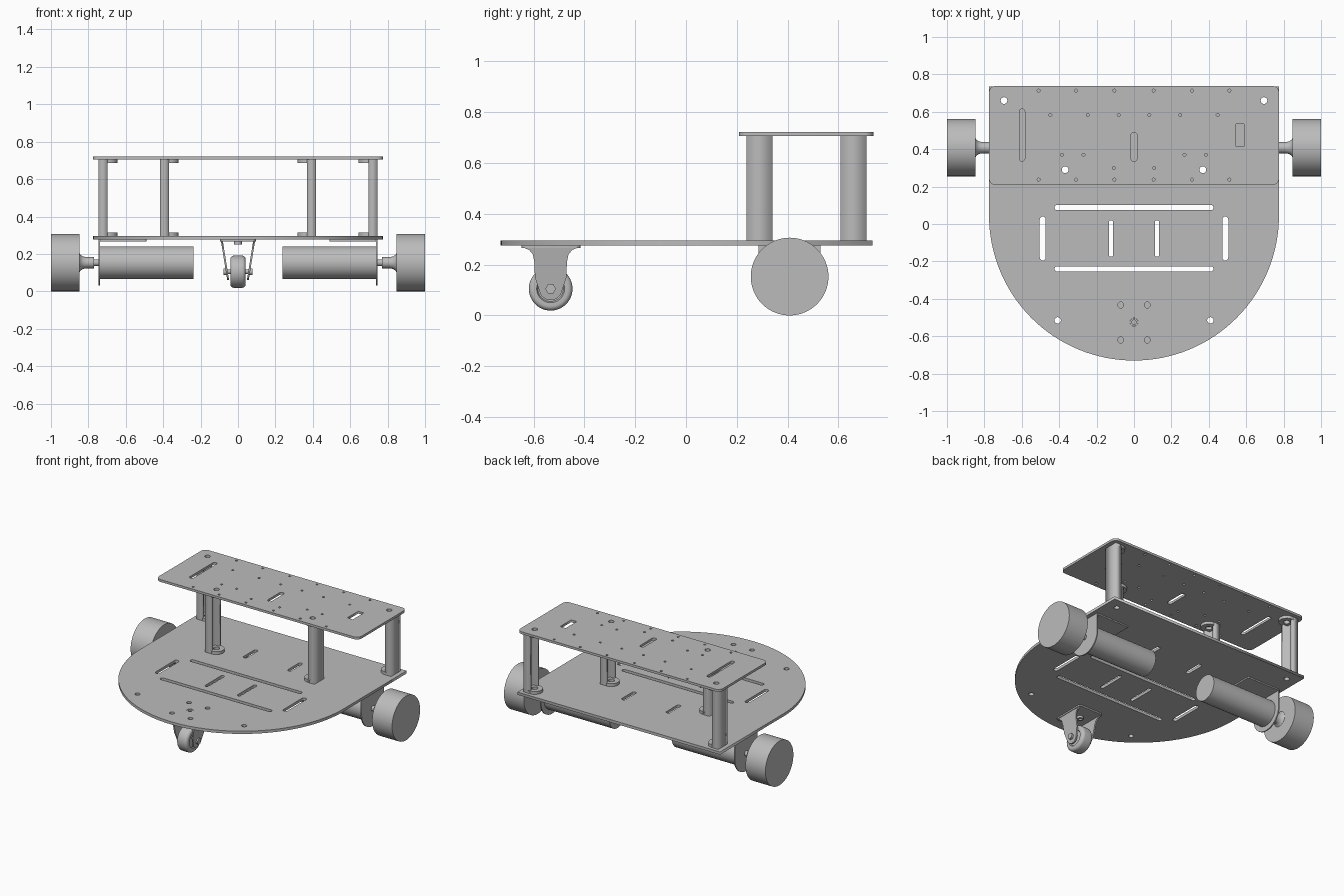
import bpy, bmesh, math
from mathutils import Matrix, Vector

cube = bpy.data.objects.get("Cube")
if cube:
    bpy.data.objects.remove(cube)

grey = bpy.data.materials.new("plain grey")
grey.use_nodes = True
grey.diffuse_color = (0.5, 0.5, 0.5, 1)
grey.node_tree.nodes["Principled BSDF"].inputs["Base Color"].default_value = (0.5, 0.5, 0.5, 1)

# Local profile plane (x, y) laid on the model's (y, z) plane, depth along x
SIDEWAYS = Matrix(((0, 0, 1, 0), (1, 0, 0, 0), (0, 1, 0, 0), (0, 0, 0, 1)))


def add_object(name, mesh):
    mesh.materials.clear()
    mesh.materials.append(grey)
    ob = bpy.data.objects.new(name, mesh)
    bpy.context.collection.objects.link(ob)
    return ob


def mirrored(ob, name):
    mesh = ob.data.copy()
    mesh.transform(Matrix.Scale(-1, 4, (1, 0, 0)))
    mesh.flip_normals()
    return add_object(name, mesh)


def arc(cx, cy, r, a, b, n=12):
    angles = [math.radians(a + (b - a) * i / n) for i in range(n + 1)]
    return [(cx + r * math.cos(t), cy + r * math.sin(t)) for t in angles]


def circle(cx, cy, r, n=16):
    return arc(cx, cy, r, 0, 360, n)[:-1]


def rounded(x0, x1, y0, y1, r, n=6):
    return (arc(x1 - r, y1 - r, r, 0, 90, n) + arc(x0 + r, y1 - r, r, 90, 180, n)
            + arc(x0 + r, y0 + r, r, 180, 270, n) + arc(x1 - r, y0 + r, r, 270, 360, n))


def slot(x0, x1, y0, y1):
    return rounded(x0, x1, y0, y1, min(x1 - x0, y1 - y0) * 0.49)


def slab(name, loops, z0, z1, matrix=Matrix()):
    """Fill an outline with holes and give it thickness."""
    cu = bpy.data.curves.new(name, "CURVE")
    cu.dimensions, cu.fill_mode, cu.extrude = "2D", "BOTH", (z1 - z0) / 2
    for loop in loops:
        sp = cu.splines.new("POLY")
        sp.points.add(len(loop) - 1)
        for p, co in zip(sp.points, loop):
            p.co = (co[0], co[1], 0, 1)
        sp.use_cyclic_u = True
    tmp = bpy.data.objects.new(name, cu)
    bpy.context.collection.objects.link(tmp)
    dg = bpy.context.evaluated_depsgraph_get()
    mesh = bpy.data.meshes.new_from_object(tmp.evaluated_get(dg))
    bpy.data.objects.remove(tmp)
    bpy.data.curves.remove(cu)
    bm = bmesh.new()
    bm.from_mesh(mesh)
    bmesh.ops.remove_doubles(bm, verts=bm.verts, dist=1e-5)
    bmesh.ops.recalc_face_normals(bm, faces=bm.faces)
    bm.to_mesh(mesh)
    bm.free()
    mesh.transform(matrix @ Matrix.Translation((0, 0, (z0 + z1) / 2)))
    return add_object(name, mesh)


def lathe(name, profile, y, z, n=48):
    """Spin (x, radius) points about an axis along x."""
    bm = bmesh.new()
    rings = [[bm.verts.new((x, y + a, z + b)) for a, b in circle(0, 0, r, n)]
             for x, r in profile]
    for a, b in zip(rings, rings[1:]):
        for i in range(n):
            j = (i + 1) % n
            bm.faces.new((a[i], a[j], b[j], b[i]))
    bm.faces.new(rings[0])
    bm.faces.new(rings[-1])
    bmesh.ops.recalc_face_normals(bm, faces=bm.faces)
    mesh = bpy.data.meshes.new(name)
    bm.to_mesh(mesh)
    bm.free()
    ob = add_object(name, mesh)
    for o in bpy.context.selected_objects:
        o.select_set(False)
    ob.select_set(True)
    bpy.context.view_layer.objects.active = ob
    bpy.ops.object.shade_smooth_by_angle(angle=math.radians(35))
    return ob


# Base plate: square at the back, half round at the front
post_spots = [(0.695, 0.66), (0.368, 0.29)]
post_holes = [circle(s * x, y, 0.018) for x, y in post_spots for s in (1, -1)]
base = [arc(0, 0.045, 0.775, 180, 360, 64) + [(0.775, 0.735), (-0.775, 0.735)]]
base += [slot(-0.425, 0.425, y - 0.014, y + 0.014) for y in (0.088, -0.24)]
for s in (1, -1):
    base += [slot(s * 0.488 - 0.016, s * 0.488 + 0.016, -0.195, 0.04),
             slot(s * 0.123 - 0.012, s * 0.123 + 0.012, -0.175, 0.02),
             slot(s * 0.17 - 0.014, s * 0.17 + 0.014, 0.31, 0.45),
             circle(s * 0.408, -0.515, 0.017)]
    base += [circle(s * 0.071, y, 0.016) for y in (-0.433, -0.62)]
slab("base_plate", base + post_holes + [circle(0, -0.525, 0.022)], 0.276, 0.295)

# Top plate with slots and rows of small holes
top = [rounded(-0.775, 0.775, 0.208, 0.738, 0.035),
       slot(-0.613, -0.584, 0.335, 0.615), slot(-0.016, 0.016, 0.335, 0.49),
       [(0.545, 0.415), (0.588, 0.415), (0.588, 0.535), (0.545, 0.535)]]
rows = {0.713: (0.51, 0.31, 0.105), 0.583: (0.447, 0.247, 0.082),
        0.37: (0.385, 0.27), 0.3: (0.108,), 0.237: (0.51, 0.31, 0.105)}
top += [circle(s * x, y, 0.008, 10) for y, xs in rows.items() for x in xs for s in (1, -1)]
slab("top_plate", top + post_holes, 0.706, 0.722)

# Channel posts with a rounded mounting tab at each end
for (hx, hy), place in zip(post_spots, ("rear", "front")):
    x0, w = hx + 0.05, 0.051
    channel = [(x0, hy - w), (x0, hy + w), (x0 - 0.048, hy + w), (x0 - 0.048, hy + w - 0.016),
               (x0 - 0.014, hy + w - 0.016), (x0 - 0.014, hy - w + 0.016),
               (x0 - 0.048, hy - w + 0.016), (x0 - 0.048, hy - w)]
    tab = [(x0 - 0.005, hy - w), (x0 - 0.005, hy + w)] + arc(hx, hy, w, 90, 270, 16)
    parts = [slab(f"left_{place}_post", [channel], 0.295, 0.706)]
    for end, z in (("lower", 0.295), ("upper", 0.686)):
        parts.append(slab(f"left_{place}_post_{end}_tab", [tab, circle(hx, hy, 0.02)], z, z + 0.02))
    for p in parts:
        mirrored(p, p.name.replace("left", "right"))

# Drive units: wheel, hub, motor and angled bracket
AY, AZ = 0.408, 0.153
bracket = [(AY + 0.122, 0.276), (AY - 0.122, 0.276)] + arc(AY, AZ, 0.122, 180, 360, 32)
drive = [
    lathe("left_drive_wheel", [(0.848, 0.153), (1.0, 0.153)], AY, AZ, 64),
    lathe("left_wheel_hub", [(0.74, 0.018), (0.77, 0.018), (0.77, 0.03), (0.81, 0.03),
                             (0.828, 0.033), (0.842, 0.042), (0.85, 0.055)], AY, AZ, 32),
    lathe("left_motor", [(0.238, 0.088), (0.742, 0.088)], AY, AZ),
    slab("left_motor_bracket", [bracket], 0.738, 0.746, SIDEWAYS),
    slab("left_bracket_flange", [rounded(0.49, 0.745, AY - 0.122, AY + 0.122, 0.01)], 0.267, 0.276),
]
for p in drive:
    mirrored(p, p.name.replace("left", "right"))

# Caster: mounting plate, pivot, bowed fork, wheel and axle bolt
CY, CZ = -0.533, 0.105
slab("caster_plate", [rounded(-0.095, 0.095, CY - 0.115, CY + 0.118, 0.02)], 0.266, 0.276)
slab("caster_pivot", [circle(0, -0.525, 0.021, 24), circle(0, -0.525, 0.012)], 0.25, 0.293)
half = [(0.11, 0.268), (0.085, 0.258), (0.07, 0.24), (0.064, 0.21), (0.062, 0.15)]
cheek = ([(CY - a, b) for a, b in half] + arc(CY, CZ, 0.045, 195, 345)
         + [(CY + a, b) for a, b in reversed(half)])
lean = Matrix(((1, 0, 0.16, 0.038), (0, 1, 0, 0), (0, 0, 1, 0), (0, 0, 0, 1)))
fork = slab("left_caster_fork", [cheek], 0, 0.01, lean @ SIDEWAYS)
bolt = slab("left_axle_bolt", [circle(CY, CZ, 0.021, 6)], 0.055, 0.077, SIDEWAYS)
for p in (fork, bolt):
    mirrored(p, p.name.replace("left", "right"))
tread = [(0.022 + x, 0.067 + r) for x, r in arc(0, 0, 0.019, 0, 90, 6)]
side = [(0.032, 0.05), (0.041, 0.055)]
right_half = side + tread
lathe("caster_wheel", [(-x, r) for x, r in right_half] + right_half[::-1], CY, CZ)
lathe("caster_axle", [(-0.06, 0.012), (0.06, 0.012)], CY, CZ, 16)
